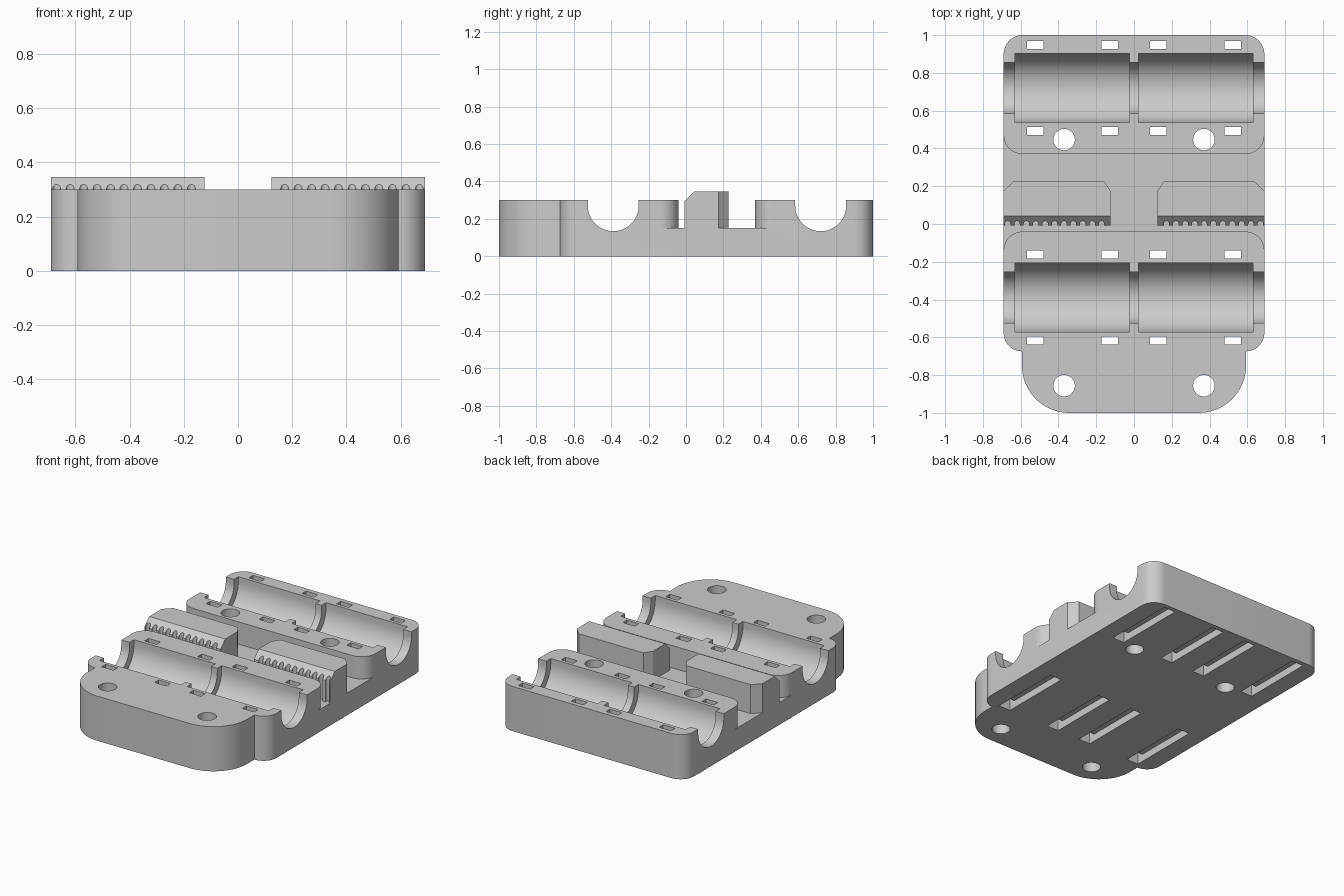
import bpy, bmesh
from math import radians, cos, sin
from mathutils import Vector

if "Cube" in bpy.data.objects:
    bpy.data.objects.remove(bpy.data.objects["Cube"])

grey = bpy.data.materials.new("plain grey")
grey.use_nodes = True
grey.diffuse_color = (0.6, 0.6, 0.6, 1)
grey.node_tree.nodes["Principled BSDF"].inputs["Base Color"].default_value = (0.6, 0.6, 0.6, 1)

TOP, FLOOR, HALF_W = 0.30, 0.15, 0.69
BORE_Z = 0.27
BORE_YS = (0.72, -0.389)


def arc(cx, cy, r, a0, a1, n=12):
    angles = [radians(a0 + (a1 - a0) * i / n) for i in range(n + 1)]
    return [(cx + r * cos(a), cy + r * sin(a)) for a in angles]


def mirrored(half):
    return half + [(-x, y) for x, y in reversed(half)]


def prism(name, outline, lo, hi, axis="z"):
    """Extrude a counter-clockwise outline along z, or a (y, z) outline along x."""
    bm = bmesh.new()
    place = (lambda u, v, w: (u, v, w)) if axis == "z" else (lambda u, v, w: (w, u, v))
    low = [bm.verts.new(place(u, v, lo)) for u, v in outline]
    high = [bm.verts.new(place(u, v, hi)) for u, v in outline]
    bm.faces.new(list(reversed(low)))
    bm.faces.new(high)
    for i in range(len(low)):
        j = (i + 1) % len(low)
        bm.faces.new((low[i], low[j], high[j], high[i]))
    mesh = bpy.data.meshes.new(name)
    bm.to_mesh(mesh)
    bm.free()
    mesh.materials.append(grey)
    obj = bpy.data.objects.new(name, mesh)
    bpy.context.collection.objects.link(obj)
    return obj


def select(obj):
    bpy.ops.object.select_all(action="DESELECT")
    obj.select_set(True)
    bpy.context.view_layer.objects.active = obj


def cut(target, cutter):
    cutter.hide_render = True
    mod = target.modifiers.new("cut", "BOOLEAN")
    mod.operation, mod.solver, mod.object = "DIFFERENCE", "EXACT", cutter
    select(target)
    bpy.ops.object.modifier_apply(modifier=mod.name)
    bpy.data.objects.remove(cutter)


# Carriage plate: rounded rectangle with a narrower front tongue
plate = prism("carriage_plate", mirrored(
    arc(0.343, -0.75, 0.25, -90, 0, 16)
    + arc(0.593, -0.577, 0.097, -90, 0)
    + arc(0.59, 0.90, 0.10, 0, 90)), 0, TOP)

# Cross channel between the two bearing blocks
cut(plate, prism("channel_cutter", mirrored(
    arc(0.59, -0.14, 0.10, 90, 0) + [(0.8, -0.14), (0.8, 0.47)]
    + arc(0.59, 0.47, 0.10, 0, -90)), FLOOR, 0.5))


def bore(y, r, x0, x1):
    profile = arc(y, BORE_Z, r, 180, 360, 32) + [(y + r, 0.5), (y - r, 0.5)]
    cut(plate, prism("bore_cutter", profile, x0, x1, "x"))


for y in BORE_YS:
    # Rod passage and two bearing seats
    bore(y, 0.136, -0.8, 0.8)
    for side in (-1, 1):
        seat = side * 0.326
        bore(y, 0.183, seat - 0.303, seat + 0.303)
        # Tie slots joined by a groove underneath
        for dx in (-0.197, 0.197):
            x = seat + dx
            inner, outer = 0.206, 0.249
            staple = [(y - outer, -0.1), (y + outer, -0.1), (y + outer, 0.5), (y + inner, 0.5),
                      (y + inner, 0.05), (y - inner, 0.05), (y - inner, 0.5), (y - outer, 0.5)]
            cut(plate, prism("tie_cutter", staple, x - 0.044, x + 0.044, "x"))

# Screw holes
for x in (-0.37, 0.37):
    for y in (0.447, -0.856):
        cut(plate, prism("screw_cutter", arc(x, y, 0.057, 0, 360, 32)[:-1], -0.1, 0.5))

# Belt clamps: toothed front, bevelled top edge, clipped rear corners
IN, FRONT, BACK = 0.124, -0.008, 0.226
outline = [(IN, FRONT)]
for k in range(11):
    outline += arc(0.172 + 0.0497 * k, FRONT + 0.009, 0.0145, 180, 0, 8)
    # straight flanks from the groove mouth to the rounded root
    root = outline[-9:]
    outline[-9:] = [(root[0][0], FRONT)] + root + [(root[-1][0], FRONT)]
outline += [(HALF_W, FRONT), (HALF_W, BACK - 0.052), (HALF_W - 0.052, BACK),
            (IN + 0.035, BACK), (IN, BACK - 0.052)]

for name, sign in (("left_belt_clamp", 1), ("right_belt_clamp", -1)):
    shape = outline if sign > 0 else [(-x, y) for x, y in reversed(outline)]
    clamp = prism(name, shape, FLOOR, 0.345)
    bm = bmesh.new()
    bm.from_mesh(clamp.data)
    geom = bm.verts[:] + bm.edges[:] + bm.faces[:]
    result = bmesh.ops.bisect_plane(bm, geom=geom, plane_co=Vector((0, 0.042, 0.345)),
                                    plane_no=Vector((0, -1, 1)), clear_outer=True)
    rim = [e for e in result["geom_cut"] if isinstance(e, bmesh.types.BMEdge)]
    bmesh.ops.edgeloop_fill(bm, edges=rim)
    bmesh.ops.recalc_face_normals(bm, faces=bm.faces[:])
    bm.to_mesh(clamp.data)
    bm.free()
    select(clamp)
    bpy.ops.object.shade_smooth_by_angle(angle=radians(30))

select(plate)
bpy.ops.object.shade_smooth_by_angle(angle=radians(30))
